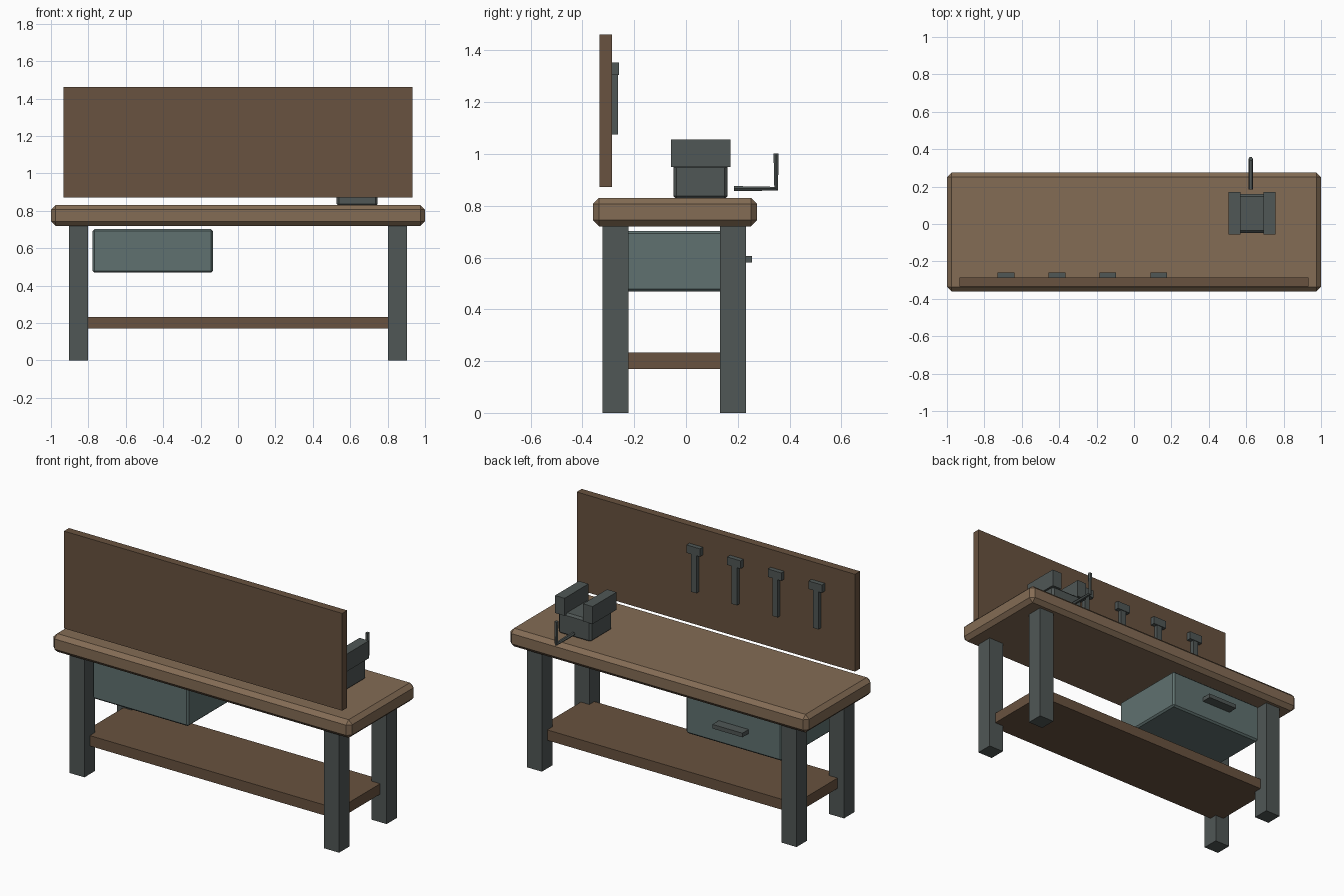
import bpy, bmesh
from mathutils import Vector

if "Cube" in bpy.data.objects:
    bpy.data.objects.remove(bpy.data.objects["Cube"])


def material(name, rgb):
    m = bpy.data.materials.new(name)
    m.diffuse_color = (*rgb, 1)
    m.use_nodes = True
    m.node_tree.nodes["Principled BSDF"].inputs["Base Color"].default_value = m.diffuse_color
    return m


TOP_WOOD = material("top_wood", (0.23, 0.15, 0.09))
DARK_WOOD = material("dark_wood", (0.14, 0.085, 0.05))
METAL = material("metal", (0.08, 0.095, 0.092))
DRAWER = material("drawer_paint", (0.115, 0.165, 0.16))


def box(name, x, y, z, mat, bevel=0):
    """Box from (min, max) ranges, with an optional chamfer."""
    bm = bmesh.new()
    bmesh.ops.create_cube(bm, size=1)
    for v in bm.verts:
        v.co = Vector([r[0] + (c + 0.5) * (r[1] - r[0]) for c, r in zip(v.co, (x, y, z))])
    if bevel:
        bmesh.ops.bevel(bm, geom=bm.edges[:], offset=bevel, segments=1,
                        profile=0.5, affect='EDGES')
    me = bpy.data.meshes.new(name)
    bm.to_mesh(me)
    bm.free()
    me.materials.append(mat)
    ob = bpy.data.objects.new(name, me)
    bpy.context.collection.objects.link(ob)
    return ob


# Table top, legs and lower shelf
box("bench_top", (-1, 1), (-0.36, 0.275), (0.72, 0.83), TOP_WOOD, 0.024)
for sx, side in ((-0.853, "left"), (0.853, "right")):
    for sy, end in ((-0.272, "front"), (0.182, "back")):
        box(f"{end}_{side}_leg", (sx - 0.05, sx + 0.05), (sy - 0.05, sy + 0.05), (0, 0.725), METAL)
box("lower_shelf", (-0.86, 0.86), (-0.27, 0.18), (0.17, 0.233), DARK_WOOD)

# Drawer with pull
box("drawer", (-0.777, -0.134), (-0.285, 0.195), (0.469, 0.702), DRAWER, 0.01)
box("drawer_pull", (-0.556, -0.356), (0.19, 0.255), (0.58, 0.605), METAL)

# Tool board and hanging hammers
box("tool_board", (-0.932, 0.932), (-0.334, -0.286), (0.872, 1.461), DARK_WOOD)
for i in range(4):
    cx = -0.685 + 0.2725 * i
    box(f"hammer_shaft_{i + 1}", (cx - 0.018, cx + 0.018), (-0.287, -0.262), (1.075, 1.31), METAL)
    box(f"hammer_head_{i + 1}", (cx - 0.045, cx + 0.045), (-0.287, -0.258), (1.305, 1.353), METAL)

# Vise body and jaws
box("vise_body", (0.527, 0.747), (-0.048, 0.16), (0.825, 0.96), METAL, 0.012)
for cx, side in ((0.537, "left"), (0.725, "right")):
    box(f"vise_{side}_jaw", (cx - 0.032, cx + 0.032), (-0.057, 0.172), (0.95, 1.056), METAL)

# Vise crank: thin bent rod
cu = bpy.data.curves.new("vise_crank", 'CURVE')
cu.dimensions = '3D'
cu.bevel_depth = 0.0115
cu.bevel_resolution = 1
cu.use_fill_caps = True
sp = cu.splines.new('POLY')
sp.points.add(2)
for p, co in zip(sp.points, ((0.624, 0.185, 0.866), (0.624, 0.348, 0.866), (0.624, 0.348, 1.002))):
    p.co = (*co, 1)
sp.use_smooth = False
cu.materials.append(METAL)
bpy.context.collection.objects.link(bpy.data.objects.new("vise_crank", cu))
